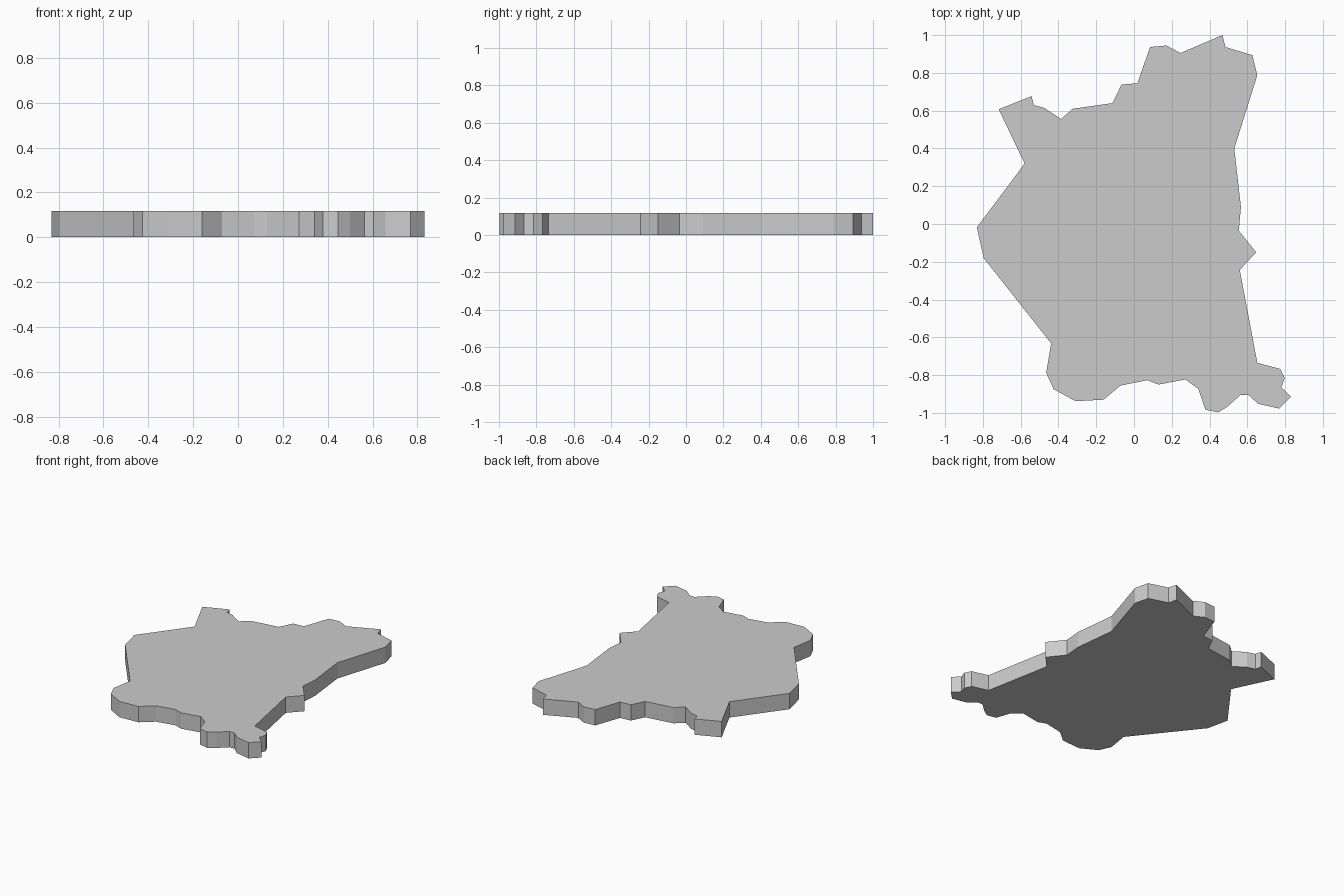
import bpy, bmesh

THICKNESS = 0.117

# Outline seen from above, clockwise from the northern tip
outline = [
    # east side
    (.468, 1.0), (.484, .937), (.626, .894), (.653, .788), (.531, .40),
    (.566, .09), (.555, -.035), (.647, -.15), (.56, -.243), (.653, -.735),
    # south-east knob
    (.774, -.767), (.798, -.815), (.78, -.865), (.832, -.915), (.769, -.977),
    (.658, -.952), (.605, -.905), (.563, -.905),
    # south side
    (.50, -.963), (.447, -.997), (.378, -.983), (.341, -.873), (.272, -.823),
    (.13, -.85), (.071, -.827), (-.071, -.855), (-.161, -.93), (-.309, -.938),
    (-.425, -.875), (-.465, -.788),
    # west side
    (-.439, -.632), (-.796, -.18), (-.832, -.018), (-.579, .32), (-.716, .607),
    # north side
    (-.542, .677), (-.531, .63), (-.473, .614), (-.386, .556), (-.325, .61),
    (-.114, .64), (-.066, .738), (.018, .745), (.085, .937), (.172, .945),
    (.246, .905),
]

# Flat slab: fill the outline and extrude it upward
bm = bmesh.new()
base = bm.faces.new([bm.verts.new((x, y, 0)) for x, y in outline])
top = bmesh.ops.extrude_face_region(bm, geom=[base], use_keep_orig=True)
top_verts = [g for g in top["geom"] if isinstance(g, bmesh.types.BMVert)]
bmesh.ops.translate(bm, verts=top_verts, vec=(0, 0, THICKNESS))
bmesh.ops.recalc_face_normals(bm, faces=bm.faces)

mesh = bpy.data.meshes.new("map_slab")
bm.to_mesh(mesh)
bm.free()
slab = bpy.data.objects.new("map_slab", mesh)
bpy.context.collection.objects.link(slab)
